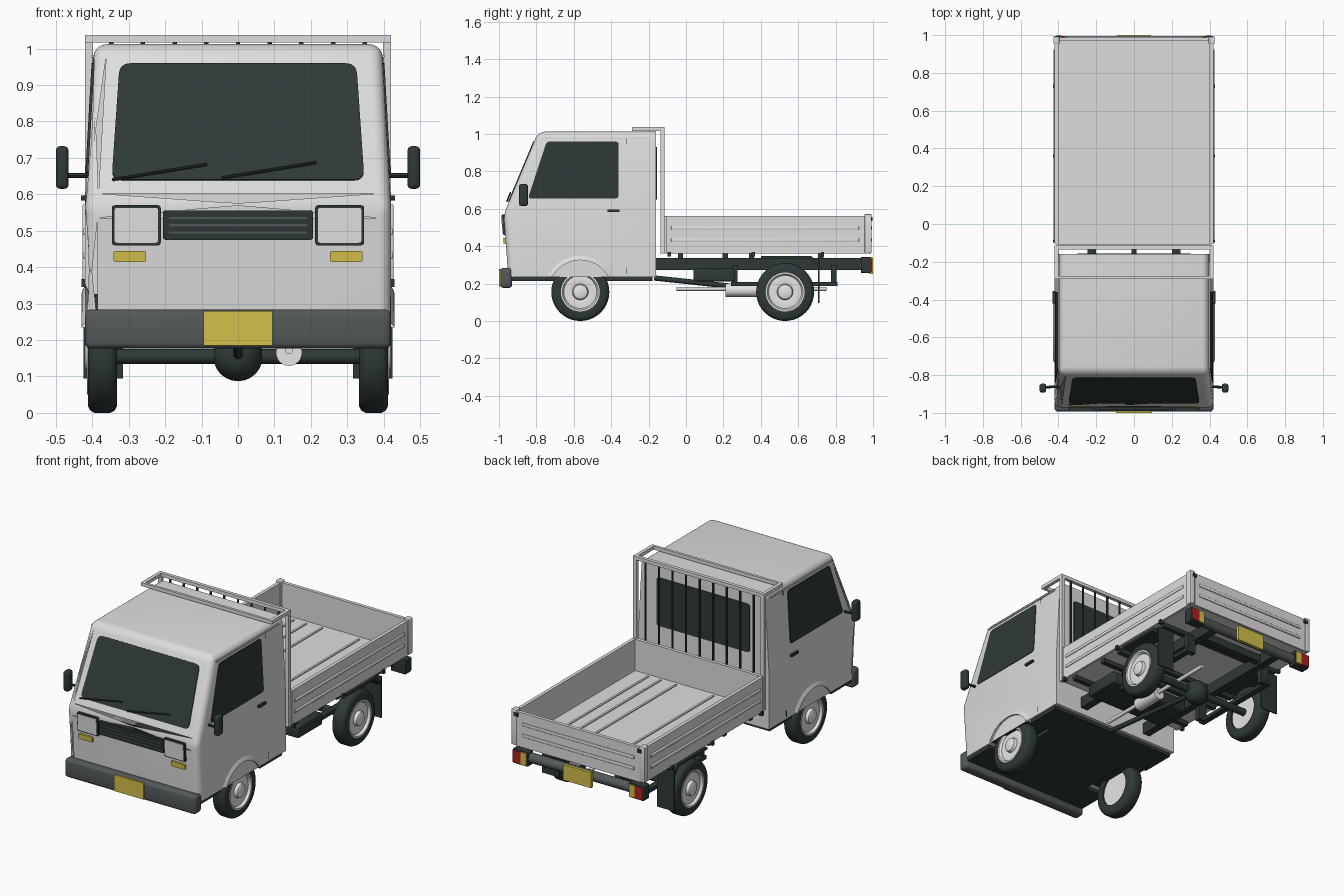
import bpy, bmesh, math
from mathutils import Vector

if "Cube" in bpy.data.objects:
    bpy.data.objects.remove(bpy.data.objects["Cube"])


def material(name, r, g, b):
    m = bpy.data.materials.new(name)
    m.diffuse_color = (r, g, b, 1)
    m.use_nodes = True
    m.node_tree.nodes["Principled BSDF"].inputs["Base Color"].default_value = m.diffuse_color
    return m


BODY = material("light_grey_paint", 0.72, 0.73, 0.72)
DARK = material("dark_rubber", 0.028, 0.04, 0.04)
GREY = material("bumper_grey", 0.09, 0.1, 0.1)
RIM = material("wheel_white", 0.78, 0.79, 0.78)
YELLOW = material("yellow", 0.66, 0.53, 0.07)
RED = material("red", 0.42, 0.015, 0.015)


def finish(name, bm, *mats, smooth=True):
    bmesh.ops.recalc_face_normals(bm, faces=bm.faces)
    me = bpy.data.meshes.new(name)
    bm.to_mesh(me)
    bm.free()
    ob = bpy.data.objects.new(name, me)
    bpy.context.collection.objects.link(ob)
    for m in mats:
        me.materials.append(m)
    if smooth:
        smooth_shade(ob)
    return ob


def smooth_shade(ob):
    bpy.ops.object.select_all(action='DESELECT')
    ob.select_set(True)
    bpy.context.view_layer.objects.active = ob
    bpy.ops.object.shade_smooth_by_angle(angle=math.radians(35))


def box(name, x, y, z, mat, bevel=0):
    """Box from (min, max) pairs."""
    bm = bmesh.new()
    bmesh.ops.create_cube(bm, size=1)
    for v in bm.verts:
        v.co = [(a + b) / 2 + c * (b - a) for (a, b), c in zip((x, y, z), v.co)]
    if bevel:
        bmesh.ops.bevel(bm, geom=bm.edges[:], offset=bevel, segments=3, profile=0.5, affect='EDGES')
    return finish(name, bm, mat, smooth=bevel > 0)


def side(s, a, b):
    """Mirrored x range."""
    return tuple(sorted((s * a, s * b)))


def rod(name, a, b, r, mat, n=16):
    a, b = Vector(a), Vector(b)
    bm = bmesh.new()
    bmesh.ops.create_cone(bm, cap_ends=True, segments=n, radius1=r, radius2=r, depth=(b - a).length)
    rot = (b - a).to_track_quat('Z', 'Y')
    for v in bm.verts:
        v.co = rot @ v.co + (a + b) / 2
    return finish(name, bm, mat)


def rounded(pts, r):
    out = []
    for i, p in enumerate(pts):
        p, a, b = Vector(p), Vector(pts[i - 1]), Vector(pts[(i + 1) % len(pts)])
        s, e = p + (a - p).normalized() * r, p + (b - p).normalized() * r
        for k in range(5):
            t = k / 4
            out.append(s * (1 - t) ** 2 + p * 2 * t * (1 - t) + e * t * t)
    return out


def plate(name, pts, place, out, mat, r=0.02, sink=0.004):
    """Rounded polygon laid on a surface, raised along out."""
    out = Vector(out)
    bm = bmesh.new()
    base = [place(*p) - out.normalized() * sink for p in rounded(pts, r)]
    f = bm.faces.new([bm.verts.new(p) for p in base])
    ext = bmesh.ops.extrude_face_region(bm, geom=[f])
    for v in ext['geom']:
        if isinstance(v, bmesh.types.BMVert):
            v.co += out + out.normalized() * sink
    return finish(name, bm, mat, smooth=False)


def rect(x0, x1, z0, z1):
    return [(x0, z0), (x1, z0), (x1, z1), (x0, z1)]


def lathe(name, profile, cx, cy, cz, s, mat, n=40):
    """Turn (x, radius) points about the wheel axis."""
    bm = bmesh.new()
    rings = []
    for x, r in profile:
        rings.append([bm.verts.new((cx + s * x, cy + r * math.cos(2 * math.pi * i / n),
                                    cz + r * math.sin(2 * math.pi * i / n))) for i in range(n)])
    for a, b in zip(rings, rings[1:]):
        for i in range(n):
            bm.faces.new((a[i], a[(i + 1) % n], b[(i + 1) % n], b[i]))
    bmesh.ops.remove_doubles(bm, verts=bm.verts, dist=1e-5)
    return finish(name, bm, mat)


FRONT, REAR, WZ = -0.565, 0.53, 0.155


def nose(x, z):
    y = -0.95 - 0.025 * (z - 0.235) / 0.335 if z < 0.57 else -0.975 + 0.185 * (z - 0.57) / 0.442
    return Vector((x, y, z))


def flank(s):
    return lambda y, z: Vector((s * (0.42 - 0.025 * max(0, z - 0.57) / 0.442), y, z))


# Cab shell
bm = bmesh.new()
prof = [(-0.95, 0.235), (-0.975, 0.57), (-0.79, 1.012), (-0.16, 1.012), (-0.16, 0.57), (-0.16, 0.235)]
L, R = [[bm.verts.new(flank(s)(y, z)) for y, z in prof] for s in (-1, 1)]
for i in range(6):
    j = (i + 1) % 6
    bm.faces.new((L[i], L[j], R[j], R[i]))
for q in (L, R):
    bm.faces.new((q[0], q[1], q[4], q[5]))
    bm.faces.new((q[1], q[2], q[3], q[4]))
pairs = [(q[i], q[i + 1]) for q in (L, R) for i in range(3)] + [(L[1], R[1]), (L[2], R[2])]
bmesh.ops.bevel(bm, geom=[bm.edges.get(p) for p in pairs], offset=0.035, segments=5, profile=0.5, affect='EDGES')
cab = finish("cab", bm, BODY, DARK, smooth=False)

# Front wheel arches cut into the cab
for s in (-1, 1):
    cutter = rod("arch_cutter", (s * 0.28, FRONT, WZ), (s * 0.6, FRONT, WZ), 0.172, DARK, 48)
    cutter.hide_render = True
    mod = cab.modifiers.new("arch", 'BOOLEAN')
    mod.object, mod.operation, mod.solver = cutter, 'DIFFERENCE', 'EXACT'
    bpy.context.view_layer.objects.active = cab
    bpy.ops.object.modifier_apply(modifier=mod.name)
    bpy.data.objects.remove(cutter)
for p in cab.data.polygons:
    c = p.center
    p.material_index = int(abs(c.x) < 0.41 and math.hypot(c.y - FRONT, c.z - WZ) < 0.176)
smooth_shade(cab)
for y0, y1 in ((-0.94, -0.745), (-0.385, -0.18)):
    box("cab_floor", (-0.41, 0.41), (y0, y1), (0.215, 0.24), DARK)
box("cab_floor_middle", (-0.28, 0.28), (-0.75, -0.38), (0.215, 0.24), DARK)

# Glass
plate("windscreen", [(-0.347, 0.638), (0.347, 0.638), (0.325, 0.958), (-0.325, 0.958)], nose, (0, -0.004, 0.002), DARK, 0.03)
plate("rear_window", rect(-0.3, 0.3, 0.65, 0.93), lambda x, z: Vector((x, -0.16, z)), (0, 0.004, 0), DARK)

# Front details
plate("grille", rect(-0.206, 0.206, 0.475, 0.556), nose, (0, -0.01, 0), DARK, 0.008)
for z in (0.495, 0.515, 0.535):
    plate("grille_slat", rect(-0.19, 0.19, z - 0.003, z + 0.003), nose, (0, -0.014, 0), GREY, 0.001)
for x, z in ((-0.345, 0.64), (-0.045, 0.645)):
    rod("wiper", nose(x, z) + Vector((0, -0.012, 0)), nose(x + 0.26, z + 0.042) + Vector((0, -0.012, 0)), 0.004, DARK, 8)
box("front_bumper", (-0.42, 0.42), (-0.993, -0.93), (0.177, 0.284), GREY, 0.016)
box("front_plate", (-0.095, 0.095), (-1.0, -0.99), (0.185, 0.279), YELLOW)

for s in (-1, 1):
    plate("headlight_frame", rect(*side(s, 0.212, 0.346), 0.46, 0.57), nose, (0, -0.01, 0), DARK, 0.008)
    plate("headlight_lens", rect(*side(s, 0.219, 0.339), 0.467, 0.563), nose, (0, -0.014, 0), RIM, 0.008)
    plate("indicator", rect(*side(s, 0.253, 0.342), 0.414, 0.444), nose, (0, -0.012, 0), YELLOW, 0.006)

    # Cab sides
    f = flank(s)
    plate("side_window", [(-0.845, 0.655), (-0.36, 0.655), (-0.36, 0.96), (-0.745, 0.96)], f, (s * 0.004, 0, 0), DARK, 0.02)
    plate("door_handle", rect(-0.42, -0.355, 0.583, 0.597), f, (s * 0.012, 0, 0), DARK, 0.003)
    plate("roof_gutter", rect(-0.77, -0.2, 0.975, 0.983), f, (s * 0.005, 0, 0), BODY, 0.002)
    for z in (0.25, 0.945):
        plate("door_gap", rect(-0.322, -0.318, z, z + 0.035), f, (s * 0.002, 0, 0), DARK, 0.001)

    # Arch lip
    bm = bmesh.new()
    a0 = math.asin((0.235 - WZ) / 0.172)
    rows = []
    for i in range(25):
        a = a0 + (math.pi - 2 * a0) * i / 24
        rows.append([bm.verts.new((s * x, FRONT + r * math.cos(a), WZ + r * math.sin(a)))
                     for x, r in ((0.405, 0.17), (0.43, 0.17), (0.428, 0.18), (0.418, 0.197))])
    for p, q in zip(rows, rows[1:]):
        for k in range(4):
            bm.faces.new((p[k], p[(k + 1) % 4], q[(k + 1) % 4], q[k]))
    finish("arch_lip", bm, BODY)

    # Mirrors
    box("mirror", side(s, 0.465, 0.5), (-0.893, -0.845), (0.615, 0.732), DARK, 0.012)
    rod("mirror_arm", (s * 0.4, -0.86, 0.652), (s * 0.475, -0.865, 0.652), 0.007, DARK, 8)

    # Wheels
    for y in (FRONT, REAR):
        lathe("tyre", [(-0.04, 0.098), (-0.04, 0.135), (-0.034, 0.148), (-0.022, 0.155), (0.022, 0.155),
                       (0.034, 0.148), (0.04, 0.135), (0.04, 0.098), (-0.04, 0.098)], s * 0.372, y, WZ, s, DARK)
        lathe("wheel_rim", [(-0.03, 0), (-0.03, 0.1), (0.042, 0.104), (0.042, 0.096), (0.028, 0.088), (0.032, 0.055),
                            (0.028, 0.043), (0.045, 0.038), (0.05, 0.028), (0.05, 0)], s * 0.372, y, WZ, s, RIM)

    # Chassis side parts
    box("chassis_rail", side(s, 0.2, 0.245), (-0.17, 0.94), (0.273, 0.338), DARK)
    box("leaf_spring", side(s, 0.265, 0.3), (0.24, 0.81), (0.187, 0.208), DARK)
    for y in (0.26, 0.79):
        box("spring_hanger", side(s, 0.235, 0.29), (y - 0.015, y + 0.015), (0.19, 0.3), DARK)
    box("mud_flap", side(s, 0.315, 0.424), (0.706, 0.714), (0.095, 0.335), DARK)
    plate("rear_fender", [(0.4, 0.335), (0.66, 0.335), (0.712, 0.28), (0.712, 0.295), (0.67, 0.348), (0.4, 0.348)],
          lambda y, z: Vector((s * 0.318, y, z)), (s * 0.1, 0, 0), DARK, 0.002)

    # Bed sides
    box("bed_side", side(s, 0.4, 0.42), (-0.107, 0.98), (0.362, 0.562), BODY)
    for z in (0.433, 0.497):
        box("bed_side_rib", side(s, 0.415, 0.426), (-0.08, 0.925), (z - 0.009, z + 0.009), BODY, 0.004)
    box("bed_corner_post", side(s, 0.395, 0.427), (0.955, 0.992), (0.365, 0.572), BODY, 0.004)
    box("tailgate_latch", side(s, 0.385, 0.41), (0.985, 0.997), (0.535, 0.555), DARK)
    for y in (-0.09, 0.36, 0.73):
        box("bed_hinge", side(s, 0.41, 0.43), (y - 0.009, y + 0.009), (0.345, 0.368), DARK)

    # Tail lamps
    box("lamp_housing", side(s, 0.325, 0.42), (0.935, 0.988), (0.257, 0.342), DARK, 0.004)
    box("tail_lamp", side(s, 0.365, 0.418), (0.98, 0.995), (0.264, 0.335), RED)
    box("turn_lamp", side(s, 0.33, 0.365), (0.98, 0.995), (0.264, 0.335), YELLOW)

    # Guard posts and roof side rails
    box("guard_post", side(s, 0.398, 0.42), (-0.135, -0.115), (0.362, 1.037), BODY)
    box("rack_side_rail", side(s, 0.4, 0.42), (-0.29, -0.115), (1.017, 1.037), BODY)

# Roof rack and window guard
for y0, y1 in ((-0.29, -0.275), (-0.135, -0.115)):
    box("rack_bar", (-0.42, 0.42), (y0, y1), (1.017, 1.037), BODY)
for i in range(9):
    x = (i - 4) * 0.087
    rod("guard_bar", (x, -0.125, 0.55), (x, -0.125, 1.02), 0.006, DARK, 8)

# Load bed
box("bed_floor", (-0.41, 0.41), (-0.107, 0.98), (0.36, 0.38), BODY)
box("headboard", (-0.41, 0.41), (-0.125, -0.105), (0.362, 0.562), BODY)
box("tailgate", (-0.4, 0.4), (0.968, 0.988), (0.362, 0.562), BODY)
for z in (0.433, 0.497):
    box("tailgate_rib", (-0.36, 0.36), (0.984, 0.994), (z - 0.009, z + 0.009), BODY, 0.004)
for x in (-0.3, -0.22, -0.12, 0.12, 0.22, 0.3):
    box("floor_rib", (x - 0.006, x + 0.006), (-0.08, 0.94), (0.378, 0.386), BODY)

# Underbody
for y in (-0.03, 0.21, 0.35, 0.72):
    box("cross_member", (-0.4, 0.4), (y - 0.014, y + 0.014), (0.335, 0.362), DARK)
for y in (0.1, 0.82):
    box("frame_brace", (-0.21, 0.21), (y - 0.02, y + 0.02), (0.285, 0.33), DARK)
box("battery_box", (-0.15, 0.36), (0.04, 0.26), (0.212, 0.28), DARK, 0.006)
rod("rear_axle", (-0.35, REAR, WZ), (0.35, REAR, WZ), 0.021, DARK)
lathe("differential", [(0.068 * math.cos(math.pi * i / 12), 0.068 * math.sin(math.pi * i / 12)) for i in range(13)],
      0, REAR, WZ, 1, DARK, 24)
rod("drive_shaft", (0, -0.17, 0.23), (0, REAR, WZ), 0.014, DARK)
rod("exhaust_pipe", (0.14, -0.05, 0.172), (0.14, 0.75, 0.172), 0.011, RIM)
rod("muffler", (0.14, 0.21, 0.165), (0.14, 0.38, 0.165), 0.036, RIM, 24)
rod("rear_bar", (-0.34, 0.955, 0.3), (0.34, 0.955, 0.3), 0.028, GREY)
box("rear_plate", (-0.09, 0.09), (0.982, 1.0), (0.25, 0.34), YELLOW)
